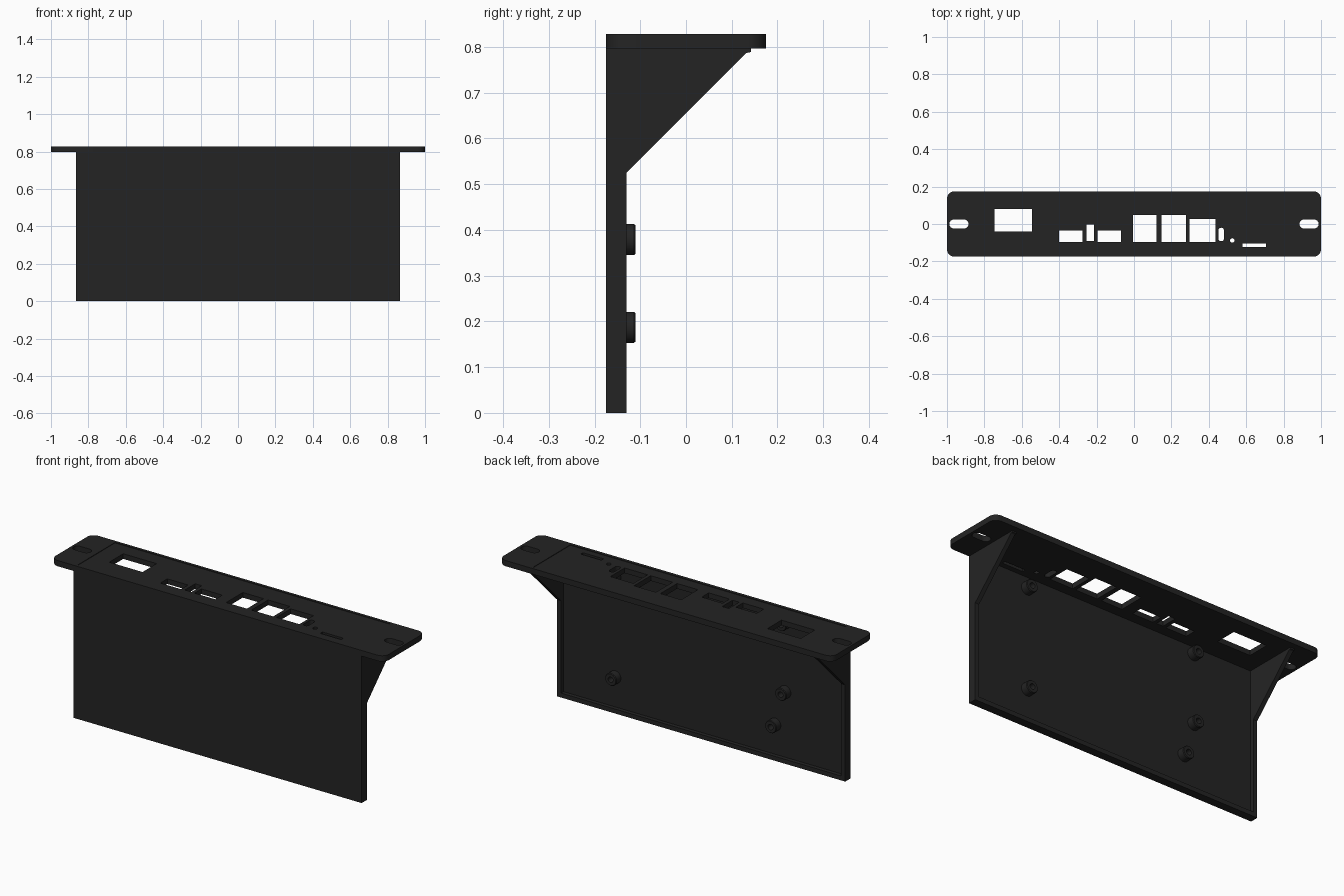
import bpy, bmesh, math

if "Cube" in bpy.data.objects:
    bpy.data.objects.remove(bpy.data.objects["Cube"])

# --- single matte charcoal colour
charcoal = bpy.data.materials.new("charcoal")
charcoal.diffuse_color = (0.0175, 0.0175, 0.0175, 1)
charcoal.use_nodes = True
charcoal.node_tree.nodes["Principled BSDF"].inputs["Base Color"].default_value = charcoal.diffuse_color


def make_object(name, bm, smooth=False):
    bmesh.ops.recalc_face_normals(bm, faces=bm.faces)
    mesh = bpy.data.meshes.new(name)
    bm.to_mesh(mesh)
    bm.free()
    mesh.materials.append(charcoal)
    ob = bpy.data.objects.new(name, mesh)
    bpy.context.collection.objects.link(ob)
    if smooth:
        bpy.ops.object.select_all(action='DESELECT')
        ob.select_set(True)
        bpy.context.view_layer.objects.active = ob
        bpy.ops.object.shade_smooth_by_angle(angle=math.radians(30))
    return ob


def prism(bm, points, offset):
    """Extrude a closed outline of 3D points by an offset vector."""
    face = bm.faces.new([bm.verts.new(p) for p in points])
    res = bmesh.ops.extrude_face_region(bm, geom=[face], use_keep_orig=True)
    verts = [g for g in res["geom"] if isinstance(g, bmesh.types.BMVert)]
    bmesh.ops.translate(bm, vec=offset, verts=verts)


def rounded_rect(x0, x1, y0, y1, r=0, n=8):
    """Outline in plan; r rounds the corners."""
    if r == 0:
        return [(x0, y0), (x1, y0), (x1, y1), (x0, y1)]
    pts = []
    centres = [(x1 - r, y1 - r), (x0 + r, y1 - r), (x0 + r, y0 + r), (x1 - r, y0 + r)]
    for q, (cx, cy) in enumerate(centres):
        for i in range(n + 1):
            a = (q + i / n) * math.pi / 2
            pts.append((round(cx + r * math.cos(a), 5), round(cy + r * math.sin(a), 5)))
    clean = [p for i, p in enumerate(pts) if p != pts[i - 1]]
    return clean


def slab(bm, outline, z0, z1):
    prism(bm, [(x, y, z0) for x, y in outline], (0, 0, z1 - z0))


def box(name, x0, x1, y0, y1, z0, z1):
    bm = bmesh.new()
    slab(bm, rounded_rect(x0, x1, y0, y1), z0, z1)
    return make_object(name, bm)


def cut(target, cutter):
    cutter.hide_render = True
    cutter.hide_viewport = True
    mod = target.modifiers.new("cut", 'BOOLEAN')
    mod.operation = 'DIFFERENCE'
    mod.solver = 'EXACT'
    mod.object = cutter


PLATE_Z, TOP_Z = 0.797, 0.828
FRONT, RIM, FLOOR = -0.175, -0.13, -0.151
HALF, WALL = 0.865, 0.024

# --- faceplate with rounded corners
bm = bmesh.new()
slab(bm, rounded_rect(-1, 1, FRONT, -FRONT, 0.04), PLATE_Z, TOP_Z)
faceplate = make_object("faceplate", bm, smooth=True)

# --- shallow recessed field on top
recess = box("recess_cutter", -0.85, 0.805, -0.158, 0.16, TOP_Z - 0.003, TOP_Z + 0.05)
cut(faceplate, recess)

# --- port openings and mounting slots: x0, x1, y0, y1, corner radius
openings = [
    (-0.745, -0.545, -0.04, 0.08, 0),
    (-0.40, -0.275, -0.095, -0.035, 0),
    (-0.255, -0.215, -0.092, -0.003, 0),
    (-0.195, -0.07, -0.095, -0.035, 0),
    (-0.005, 0.12, -0.095, 0.048, 0),
    (0.147, 0.278, -0.095, 0.048, 0),
    (0.297, 0.435, -0.095, 0.027, 0),
    (0.451, 0.481, -0.092, -0.02, 0.0145),
    (0.513, 0.537, -0.10, -0.076, 0.012),
    (0.58, 0.705, -0.123, -0.104, 0),
    (0.885, 0.987, -0.024, 0.024, 0.0235),
    (-0.987, -0.885, -0.024, 0.024, 0.0235),
]
bm = bmesh.new()
for x0, x1, y0, y1, r in openings:
    slab(bm, rounded_rect(x0, x1, y0, y1, r), PLATE_Z - 0.05, TOP_Z + 0.05)
cut(faceplate, make_object("opening_cutter", bm))

# --- upright panel and its bottom rim
box("upright_panel", -HALF + WALL, HALF - WALL, FRONT, FLOOR, 0, PLATE_Z)
box("bottom_rim", -HALF + WALL, HALF - WALL, FLOOR, RIM, 0, WALL)

# --- side walls widening into the triangular gussets
profile = [(FRONT, 0), (RIM, 0), (RIM, 0.525), (0.132, 0.787),
           (0.142, 0.789), (0.142, PLATE_Z), (FRONT, PLATE_Z)]
for side, name in ((1, "right_gusset_wall"), (-1, "left_gusset_wall")):
    bm = bmesh.new()
    prism(bm, [(side * HALF, y, z) for y, z in profile], (-side * WALL, 0, 0))
    make_object(name, bm)

# --- hollow board standoffs, lathed around the y axis
ring = [(0.034, FLOOR), (0.034, -0.114), (0.031, -0.11), (0.015, -0.11), (0.015, FLOOR)]
SEG = 32
for i, (cx, cz) in enumerate([(0.53, 0.187), (-0.43, 0.187), (-0.49, 0.379),
                              (0.53, 0.735), (-0.49, 0.757)]):
    bm = bmesh.new()
    loops = []
    for s in range(SEG):
        a = 2 * math.pi * s / SEG
        loops.append([bm.verts.new((cx + r * math.cos(a), y, cz + r * math.sin(a)))
                      for r, y in ring])
    for s in range(SEG):
        a, b = loops[s], loops[(s + 1) % SEG]
        for k in range(len(ring) - 1):
            bm.faces.new((a[k], a[k + 1], b[k + 1], b[k]))
    make_object(f"standoff_{i + 1}", bm, smooth=True)
